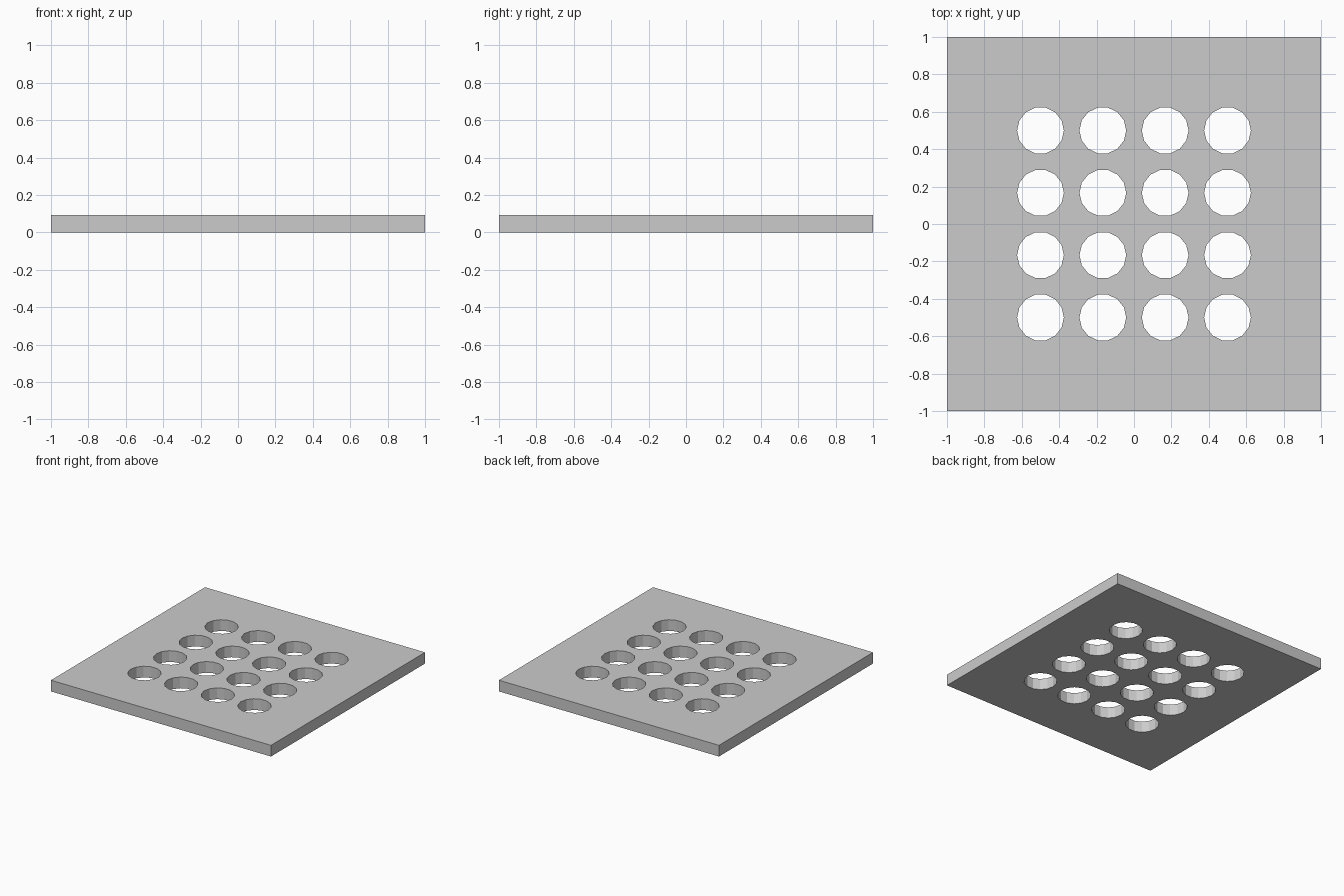
import bpy, bmesh, math
from mathutils import Matrix

if "Cube" in bpy.data.objects:
    bpy.data.objects.remove(bpy.data.objects["Cube"])

THICK = 0.092
RADIUS = 0.125
SIDES = 14
PITCH = 1 / 3


def make_object(name, bm):
    mesh = bpy.data.meshes.new(name)
    bm.to_mesh(mesh)
    bm.free()
    obj = bpy.data.objects.new(name, mesh)
    bpy.context.collection.objects.link(obj)
    return obj


# square plate
bm = bmesh.new()
bmesh.ops.create_cube(bm, size=1, matrix=Matrix.Translation((0, 0, THICK / 2)) @ Matrix.Diagonal((2, 2, THICK, 1)))
plate = make_object("perforated_plate", bm)

# 4 x 4 grid of hole cutters
bm = bmesh.new()
turn = Matrix.Rotation(math.pi / SIDES, 4, 'Z')
for i in range(4):
    for j in range(4):
        place = Matrix.Translation(((i - 1.5) * PITCH, (j - 1.5) * PITCH, THICK / 2))
        bmesh.ops.create_cone(bm, cap_ends=True, segments=SIDES, radius1=RADIUS,
                              radius2=RADIUS, depth=THICK * 3, matrix=place @ turn)
cutter = make_object("hole_cutter", bm)

# cut the holes, then discard the cutter
mod = plate.modifiers.new("holes", 'BOOLEAN')
mod.operation = 'DIFFERENCE'
mod.solver = 'EXACT'
mod.object = cutter
bpy.context.view_layer.objects.active = plate
plate.select_set(True)
bpy.ops.object.modifier_apply(modifier=mod.name)
bpy.data.objects.remove(cutter, do_unlink=True)
